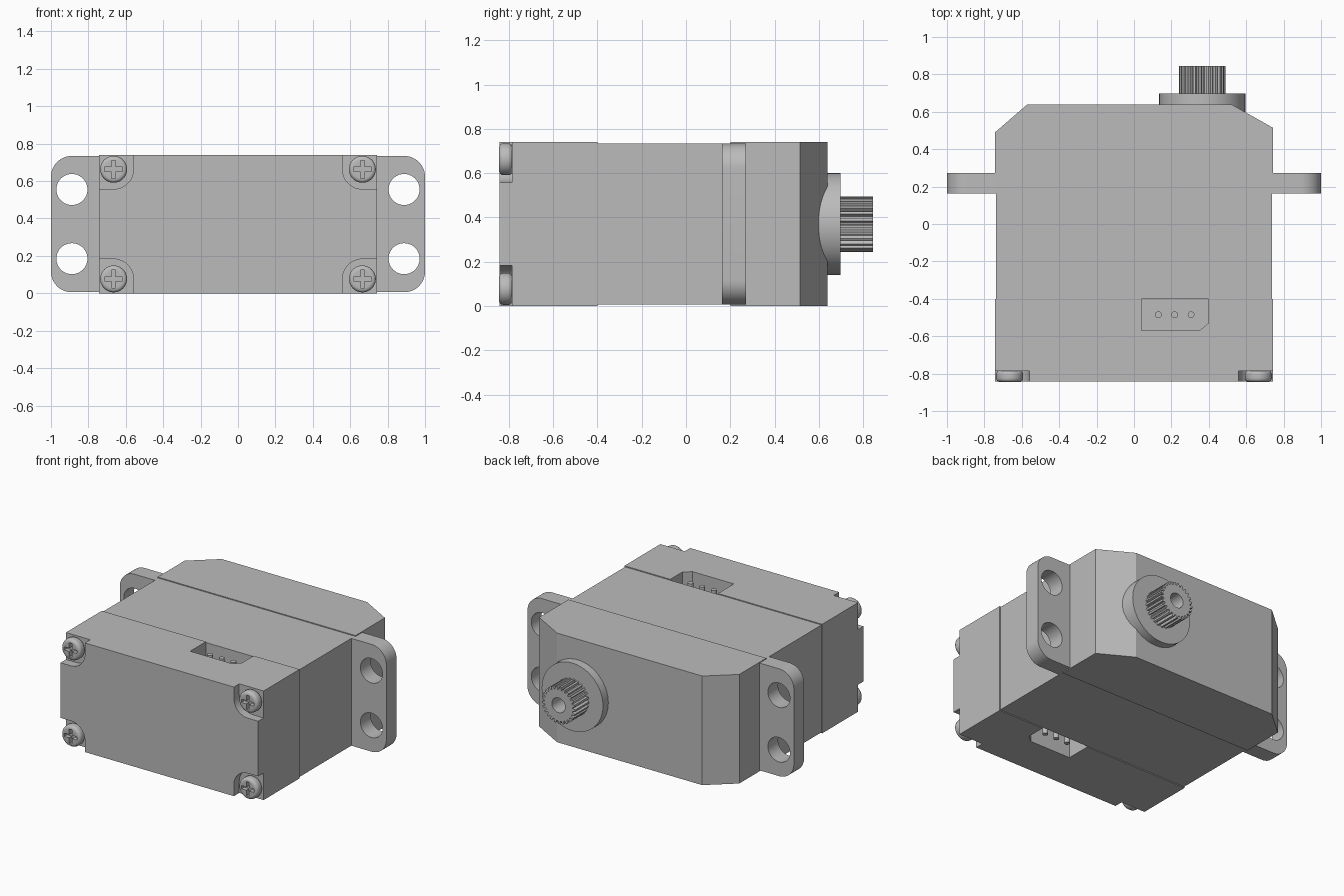
import bpy
import bmesh
from math import sin, cos, pi, radians

if "Cube" in bpy.data.objects:
    bpy.data.objects.remove(bpy.data.objects["Cube"])

grey = bpy.data.materials.new("light grey plastic")
grey.use_nodes = True
GREY = (0.5, 0.5, 0.5, 1)
grey.diffuse_color = GREY
grey.node_tree.nodes["Principled BSDF"].inputs["Base Color"].default_value = GREY
parts = []


def prism(name, pts, axis, lo, hi, part=True):
    """Extrude a 2D outline along Y (points are x, z) or Z (points are x, y)."""
    bm = bmesh.new()
    place = (lambda u, v, d: (u, d, v)) if axis == "Y" else (lambda u, v, d: (u, v, d))
    a = [bm.verts.new(place(u, v, lo)) for u, v in pts]
    b = [bm.verts.new(place(u, v, hi)) for u, v in pts]
    bm.faces.new(a)
    bm.faces.new(b)
    n = len(pts)
    for i in range(n):
        j = (i + 1) % n
        bm.faces.new((a[i], a[j], b[j], b[i]))
    bmesh.ops.recalc_face_normals(bm, faces=bm.faces)
    mesh = bpy.data.meshes.new(name)
    bm.to_mesh(mesh)
    bm.free()
    ob = bpy.data.objects.new(name, mesh)
    bpy.context.collection.objects.link(ob)
    mesh.materials.append(grey)
    if part:
        parts.append(ob)
    return ob


def arc(cx, cy, r, start, end, steps):
    span = radians(end - start)
    return [(cx + r * cos(radians(start) + span * i / steps),
             cy + r * sin(radians(start) + span * i / steps)) for i in range(steps + 1)]


def circle(cx, cy, r, steps=40):
    return arc(cx, cy, r, 0, 360, steps)[:-1]


def rect(x0, y0, x1, y1):
    return [(x0, y0), (x1, y0), (x1, y1), (x0, y1)]


def apply_all(ob):
    bpy.context.view_layer.update()
    deps = bpy.context.evaluated_depsgraph_get()
    mesh = bpy.data.meshes.new_from_object(ob.evaluated_get(deps))
    ob.modifiers.clear()
    ob.data = mesh


def cut(ob, cutters):
    for c in cutters:
        mod = ob.modifiers.new("cut", "BOOLEAN")
        mod.operation = "DIFFERENCE"
        mod.solver = "EXACT"
        mod.object = c
        apply_all(ob)
        bpy.data.objects.remove(c)


H = 0.74          # case height
SEAM = -0.4       # joint between front cover and middle case
MID = H / 2

# Case: front cover, slightly slimmer middle, chamfered gear housing
cover = prism("front_cover", rect(-0.742, -0.843, 0.742, SEAM), "Z", 0, H)
prism("middle_case", rect(-0.737, SEAM, 0.737, 0.2), "Z", 0.006, H - 0.006)
prism("gear_housing", [(-0.743, 0.2), (0.742, 0.2), (0.742, 0.515), (0.52, 0.64),
                       (-0.57, 0.64), (-0.743, 0.49)], "Z", 0, H)

# Corner recesses, with a screw in each
SX, SZ, R = 0.665, 0.293, 0.106
recesses = []
for sx in (-1, 1):
    for sz in (-1, 1):
        corner = [(0.8, 0.45), (SX - R, 0.45)] + arc(SX, SZ, R, 180, 270, 12) + [(0.8, SZ - R)]
        recesses.append(prism("recess_cutter", [(sx * x, MID + sz * z) for x, z in corner],
                              "Y", -0.9, -0.785, False))
        x, z = sx * SX, MID + sz * SZ
        screw = prism("cover_screw", circle(x, z, 0.072), "Y", -0.845, -0.783)
        bevel = screw.modifiers.new("rounded rim", "BEVEL")
        bevel.width = 0.02
        bevel.segments = 4
        bevel.limit_method = "ANGLE"
        apply_all(screw)
        a, b = 0.048, 0.011
        cross = [(-b, -a), (b, -a), (b, -b), (a, -b), (a, b), (b, b),
                 (b, a), (-b, a), (-b, b), (-a, b), (-a, -b), (-b, -b)]
        cut(screw, [prism("cross_cutter", [(x + u, z + v) for u, v in cross],
                          "Y", -0.9, -0.815, False)])

# Connector sockets on top and underside, with three pins each
socket = [(0.04, -0.57), (0.35, -0.57), (0.398, -0.53), (0.398, SEAM + 0.02), (0.04, SEAM + 0.02)]
DEPTH = 0.2
cut(cover, recesses + [prism("socket_cutter", socket, "Z", lo, hi, False)
                       for lo, hi in ((H - DEPTH, H + 0.1), (-0.1, DEPTH))])
for i in range(3):
    for lo, hi in ((H - DEPTH - 0.02, H - 0.03), (0.03, DEPTH + 0.02)):
        prism("connector_pin", circle(0.13 + 0.0875 * i, -0.485, 0.018, 20), "Z", lo, hi)

# Mounting ears with rounded outer corners and two holes each
for s in (-1, 1):
    outline = ([(0.7, 0.006)] + arc(0.89, 0.116, 0.11, -90, 0, 12)
               + arc(0.89, H - 0.116, 0.11, 0, 90, 12) + [(0.7, H - 0.006)])
    ear = prism("mounting_ear", [(s * x, z) for x, z in outline], "Y", 0.162, 0.272)
    cut(ear, [prism("hole_cutter", circle(s * 0.888, MID + dz, 0.083), "Y", 0, 0.5, False)
              for dz in (-0.185, 0.185)])

# Output boss and splined shaft with a screw bore
CX = 0.365
prism("output_boss", circle(CX, MID, 0.23, 64), "Y", 0.5, 0.697)
TEETH = 25
spline = []
for i in range(TEETH):
    for step, r in ((0, 0.106), (0.3, 0.106), (0.45, 0.125), (0.85, 0.125)):
        t = 2 * pi * (i + step) / TEETH
        spline.append((CX + r * cos(t), MID + r * sin(t)))
shaft = prism("splined_shaft", spline, "Y", 0.68, 0.845)
cut(shaft, [prism("bore_cutter", circle(CX, MID, 0.05), "Y", 0.7, 0.9, False)])

# Smooth the round surfaces, keep the edges sharp
bpy.ops.object.select_all(action="DESELECT")
for ob in parts:
    ob.select_set(True)
bpy.context.view_layer.objects.active = cover
bpy.ops.object.shade_smooth_by_angle(angle=radians(25))
